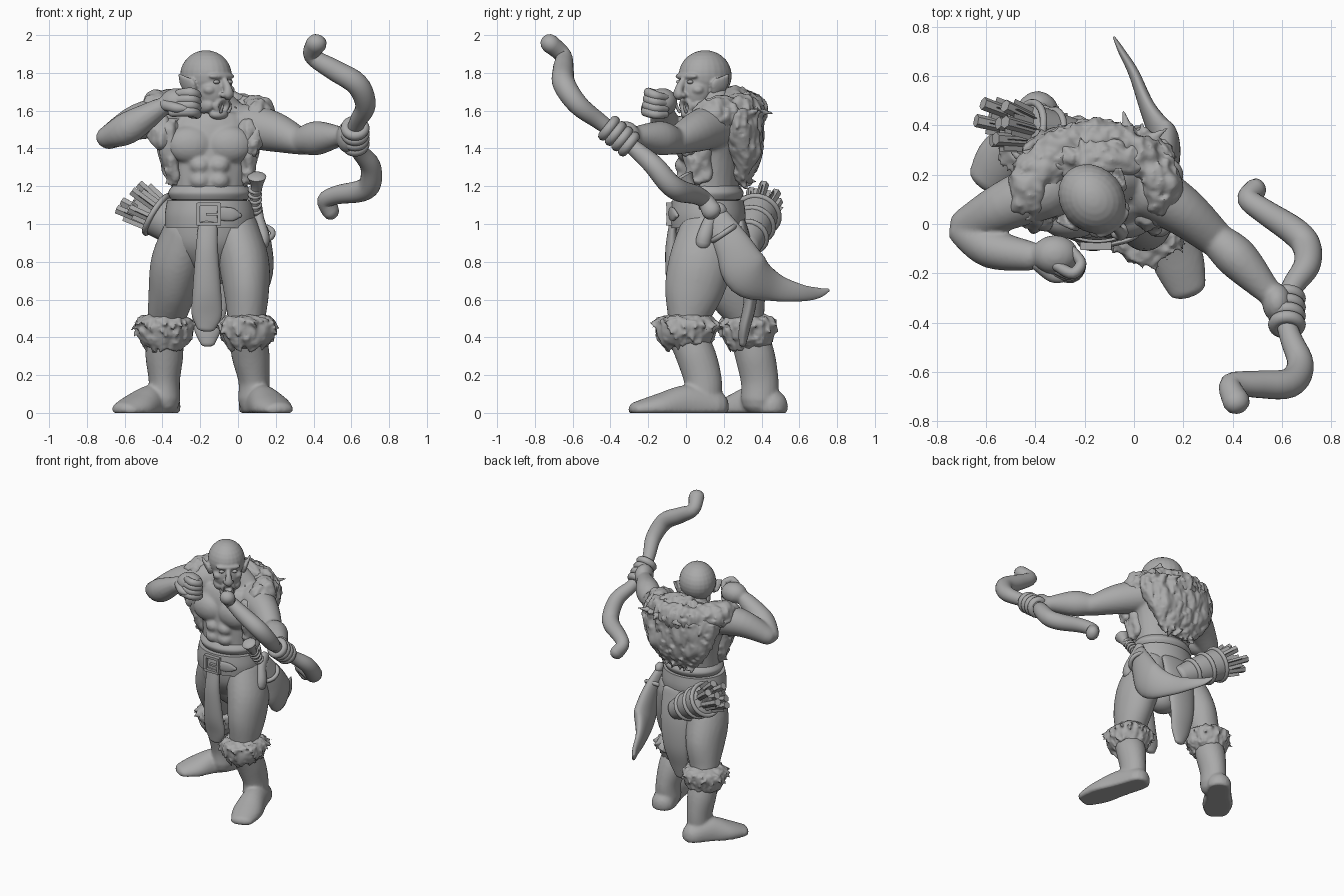
import bpy, bmesh, math, random
from mathutils import Vector, Matrix, Euler, noise

random.seed(4)
if "Cube" in bpy.data.objects:
    bpy.data.objects.remove(bpy.data.objects["Cube"])

clay = bpy.data.materials.new("plain grey")
clay.use_nodes = True
clay.diffuse_color = (.4, .4, .4, 1)
clay.node_tree.nodes["Principled BSDF"].inputs["Base Color"].default_value = (.4, .4, .4, 1)


def finish(name, bm, angle=50):
    """Turn a bmesh into a shaded object."""
    bmesh.ops.recalc_face_normals(bm, faces=bm.faces[:])
    mesh = bpy.data.meshes.new(name)
    bm.to_mesh(mesh)
    bm.free()
    mesh.materials.append(clay)
    obj = bpy.data.objects.new(name, mesh)
    bpy.context.collection.objects.link(obj)
    bpy.ops.object.select_all(action='DESELECT')
    obj.select_set(True)
    bpy.context.view_layer.objects.active = obj
    bpy.ops.object.shade_smooth_by_angle(angle=math.radians(angle))
    return obj


def spline(rows, steps):
    """Smooth curve through rows of any length."""
    rows = [Vector(r) for r in rows]
    ends = [rows[0]] + rows + [rows[-1]]
    out = []
    for a, b, c, d in zip(ends, ends[1:], ends[2:], ends[3:]):
        for k in range(steps):
            t = k / steps
            out.append((b * 2 + (c - a) * t + (a * 2 - b * 5 + c * 4 - d) * t * t
                        + (b * 3 - a - c * 3 + d) * t ** 3) / 2)
    return out + [rows[-1]]


def loft(name, rows, side=(1, 0, 0), cap=1, steps=5, segs=24):
    """Elliptical sections: x, y, z, radius along side, radius across it."""
    path = spline(rows, steps)
    spots = [Vector(p[:3]) for p in path]
    rings = []
    for i, p in enumerate(path):
        tangent = (spots[min(i + 1, len(path) - 1)] - spots[max(i - 1, 0)]).normalized()
        rings.append((spots[i], tangent, p[3], p[4]))

    def dome(ring, sign):
        c, t, a, b = ring
        return [(c + t * sign * cap * min(a, b) * math.sin(w), t, a * math.cos(w), b * math.cos(w))
                for w in map(math.radians, (30, 55, 75))]
    if cap:
        rings = dome(rings[0], -1)[::-1] + rings + dome(rings[-1], 1)
    bm = bmesh.new()
    loops = []
    for c, t, a, b in rings:
        u = Vector(side)
        u = (u - t * u.dot(t)).normalized()
        v = t.cross(u)
        loop = []
        for k in range(segs):
            w = math.tau * k / segs
            co = c + u * a * math.cos(w) + v * b * math.sin(w)
            co.z = max(co.z, 0)
            loop.append(bm.verts.new(co))
        loops.append(loop)
    for low, high in zip(loops, loops[1:]):
        for k in range(segs):
            n = (k + 1) % segs
            bm.faces.new((low[k], low[n], high[n], high[k]))
    bm.faces.new(loops[0])
    bm.faces.new(loops[-1])
    return finish(name, bm)


def blob(name, spot, radii, turn=(0, 0, 0)):
    bm = bmesh.new()
    place = Matrix.Translation(spot) @ Euler(turn).to_matrix().to_4x4() @ Matrix.Diagonal((*radii, 1))
    bmesh.ops.create_uvsphere(bm, u_segments=24, v_segments=14, radius=1, matrix=place)
    return finish(name, bm)


def box(name, spot, size):
    bm = bmesh.new()
    bmesh.ops.create_cube(bm, size=1, matrix=Matrix.Translation(spot) @ Matrix.Diagonal((*size, 1)))
    return finish(name, bm, 30)


def ring(name, spot, axis, major, minor):
    bm = bmesh.new()
    turn = Vector(axis).to_track_quat('Z', 'Y')
    grid = []
    for i in range(24):
        w = math.tau * i / 24
        out = Vector((math.cos(w), math.sin(w), 0))
        grid.append([bm.verts.new(Vector(spot) + turn @ (
            out * (major + minor * math.cos(math.tau * j / 10)) + Vector((0, 0, minor * math.sin(math.tau * j / 10)))))
            for j in range(10)])
    for i in range(24):
        for j in range(10):
            m, n = (i + 1) % 24, (j + 1) % 10
            bm.faces.new((grid[i][j], grid[m][j], grid[m][n], grid[i][n]))
    return finish(name, bm)


def fuse(name, parts, voxel=.011, rounds=4):
    """Melt parts into one sculpted skin."""
    bpy.ops.object.select_all(action='DESELECT')
    for part in parts:
        part.select_set(True)
    bpy.context.view_layer.objects.active = parts[0]
    bpy.ops.object.join()
    parts[0].name = name
    skin = parts[0].modifiers.new("skin", 'REMESH')
    skin.mode, skin.voxel_size, skin.use_smooth_shade = 'VOXEL', voxel, True
    soft = parts[0].modifiers.new("soften", 'SMOOTH')
    soft.factor, soft.iterations = .5, rounds


def furry(host, count, length, width, rough):
    """Roughen the host and melt locks into it that lie along its surface."""
    mesh = host.data
    spots = [(v.co.copy(), v.normal.copy()) for v in mesh.vertices]
    for v, (co, normal) in zip(mesh.vertices, spots):
        v.co = co + normal * rough * noise.noise(Vector((co.x * 22, co.y * 22, co.z * 9)))
    bm = bmesh.new()
    for co, normal in random.choices(spots, k=count):
        down = Vector((random.uniform(-.35, .35), random.uniform(-.35, .35), -1))
        heading = (down - normal * down.dot(normal)).normalized() + normal * .12
        size = random.uniform(.7, 1.2)
        place = (Matrix.Translation(co - normal * width * .45)
                 @ heading.to_track_quat('Z', 'Y').to_matrix().to_4x4()
                 @ Matrix.Translation((0, 0, length * size * .2)))
        bmesh.ops.create_cone(bm, segments=8, radius1=width * size, radius2=width * .2,
                              depth=length * size, cap_ends=True, matrix=place)
    fuse(host.name, [host, finish("locks", bm, 70)], .009, 2)


# Torso and arms
torso = [
    loft("torso", [(-.15, .12, 1.0, .2, .16), (-.15, .12, 1.18, .2, .16), (-.15, .13, 1.35, .225, .165),
                   (-.15, .15, 1.5, .26, .165), (-.15, .17, 1.6, .19, .12), (-.16, .12, 1.7, .085, .085)]),
    loft("right_upper_arm", [(-.36, .14, 1.57, .12, .12), (-.53, .07, 1.54, .095, .1),
                             (-.68, -.01, 1.46, .065, .075)], (0, 0, 1)),
    loft("right_forearm", [(-.69, -.03, 1.46, .06, .065), (-.58, -.1, 1.51, .085, .08),
                           (-.42, -.13, 1.61, .055, .06)], (0, 0, 1)),
    loft("left_upper_arm", [(.06, .14, 1.52, .12, .12), (.2, .05, 1.485, .105, .1),
                            (.33, -.06, 1.435, .07, .075)], (0, 0, 1)),
    loft("left_forearm", [(.33, -.06, 1.44, .07, .07), (.42, -.14, 1.455, .09, .085),
                          (.54, -.27, 1.465, .052, .055)], (0, 0, 1)),
    blob("left_palm", (.58, -.32, 1.46), (.06, .08, .085)),
    blob("right_palm", (-.32, -.125, 1.645), (.095, .08, .075))]
for s in (-1, 1):
    torso.append(blob("chest_muscle", (-.15 + s * .105, .015, 1.42), (.125, .075, .1)))
    for level in range(2):
        torso.append(blob("belly_muscle", (-.15 + s * .05, -.015, 1.23 + level * .08), (.055, .045, .045)))
fuse("torso_and_arms", torso)

# Curled fingers
grip = Vector((0, -.78, .62))
for i in range(4):
    offset = i - 1.5
    ring("left_finger", Vector((.62, -.355, 1.465)) + grip * offset * .045, grip, .05, .027)
    loft("right_finger", [(-.33 - offset * .012, -.17 - i * .008, 1.69 - i * .033, .024, .022),
                          (-.25, -.2 - i * .005, 1.695 - i * .033, .027, .024),
                          (-.215, -.16, 1.68 - i * .033, .024, .022),
                          (-.25, -.11, 1.67 - i * .03, .02, .02)], (0, 0, 1), segs=12)
loft("right_thumb", [(-.39, -.16, 1.63, .03, .03), (-.33, -.21, 1.615, .027, .027),
                     (-.28, -.215, 1.61, .02, .02)], (0, 0, 1), segs=12)

# Head, turned towards the bow arm
yaw = math.radians(40)
turned = Matrix.Translation((-.16, .09, 1.76)) @ Matrix.Rotation(yaw, 4, 'Z')
across = turned.to_3x3() @ Vector((1, 0, 0))


def face_blob(name, spot, radii, tilt=0):
    return blob(name, turned @ Vector(spot), radii, (tilt, 0, yaw))


def face_loft(name, rows, **options):
    return loft(name, [(*(turned @ Vector(r[:3])), *r[3:]) for r in rows], across, **options)


head = [face_blob("skull", (0, .015, .025), (.128, .15, .135)),
        face_blob("face", (0, -.055, -.055), (.1, .085, .11)),
        face_blob("brow", (0, -.115, .022), (.085, .03, .02)),
        face_blob("chin", (0, -.09, -.18), (.055, .045, .03)),
        face_loft("nose", [(0, -.125, .01, .016, .02), (0, -.16, -.035, .02, .022),
                           (0, -.175, -.075, .03, .02), (0, -.165, -.095, .015, .012)]),
        ring("lips", turned @ Vector((0, -.115, -.135)), turned.to_3x3() @ Vector((0, -1, -.2)), .036, .015)]
for s in (-1, 1):
    head += [face_blob("cheek", (s * .065, -.09, -.05), (.035, .035, .028)),
             face_blob("nostril", (s * .022, -.155, -.078), (.016, .018, .014)),
             face_blob("jaw", (s * .06, -.04, -.13), (.035, .07, .045)),
             face_loft("ear", [(s * .115, -.01, -.06, .016, .03), (s * .13, .0, -.03, .016, .05),
                               (s * .15, .02, .0, .012, .035), (s * .165, .035, .03, .007, .01)])]
    face_blob("eye", (s * .045, -.127, -.008), (.019, .014, .011))
    face_loft("tusk", [(s * .027, -.14, -.165, .009, .009), (s * .03, -.155, -.14, .007, .007),
                       (s * .03, -.155, -.12, .002, .002)], segs=8)
fuse("head", head, .007, 2)

# Fur mantle over shoulders and back, with side panels of the vest
mantle = loft("fur_mantle", [(-.15, .3, 1.27, .17, .05), (-.15, .31, 1.36, .24, .09), (-.15, .29, 1.48, .29, .12),
                             (-.15, .26, 1.58, .3, .14), (-.15, .26, 1.62, .22, .1)], steps=8, segs=72)
furry(mantle, 300, .1, .026, .03)
collar = loft("fur_collar", [(-.4, .03, 1.45, .06, .06), (-.43, .12, 1.6, .09, .09), (-.33, .27, 1.61, .09, .09),
                             (-.16, .33, 1.6, .09, .09), (.03, .27, 1.59, .09, .09),
                             (.11, .13, 1.565, .09, .085), (.07, .02, 1.43, .06, .06)], (0, .1, 1), steps=10, segs=36)
furry(collar, 180, .08, .024, .03)
for label, x in (("right", -.365), ("left", .05)):
    panel = loft(label + "_vest_panel", [(x, .06, 1.5, .06, .08), (x, .06, 1.38, .055, .08),
                                         (x * .93, .07, 1.26, .04, .06)], segs=36)
    furry(panel, 60, .08, .022, .025)

# Waist: belt, rolled sash and buckle
loft("hips", [(-.14, .14, .78, .12, .11), (-.15, .13, .9, .22, .17), (-.15, .12, 1.02, .22, .18)])
loft("belt", [(-.15, .115, .98, .235, .195), (-.15, .115, 1.05, .237, .2), (-.15, .115, 1.125, .225, .19)], cap=0, segs=48)
loft("sash", [(-.15, .12, 1.13, .205, .17), (-.15, .12, 1.165, .22, .185), (-.15, .12, 1.2, .2, .165)], cap=.1, segs=48)
for s in (-1, 1):
    box("buckle_upright", (-.155 + s * .055, -.088, 1.052), (.018, .03, .12))
    box("buckle_bar", (-.155, -.09, 1.052 + s * .052), (.12, .03, .018))
box("buckle_prong", (-.13, -.094, 1.052), (.08, .022, .014))
loft("belt_tongue", [(-.1, -.082, 1.055, .035, .012), (-.03, -.066, 1.05, .035, .012),
                     (.01, -.048, 1.045, .012, .01)], (0, 0, 1))

# Loincloth flaps
loft("front_flap", [(-.16, -.07, 1.0, .05, .02), (-.165, -.075, .85, .06, .035), (-.165, -.06, .65, .075, .04),
                    (-.165, -.04, .52, .08, .03), (-.17, -.035, .45, .05, .02)])
loft("back_flap", [(-.14, .29, 1.0, .13, .03), (-.14, .33, .8, .12, .04), (-.15, .34, .6, .1, .035),
                   (-.16, .31, .45, .075, .03), (-.16, .3, .37, .04, .02)])


def leg(label, thigh, ankle, heel, toe, cuff):
    """Baggy thigh, fur cuff and broad boot with a flat sole."""
    fuse(label + "_thigh", [loft("thigh", thigh)], .014, 3)
    cx, cy, depth = cuff
    foot = [(heel[0] + (toe[0] - heel[0]) * t, heel[1] + (toe[1] - heel[1]) * t, b * .35, a, b)
            for t, a, b in ((0, .085, .09), (.35, .09, .11), (.72, .105, .075), (1, .08, .045))]
    ax, ay = ankle
    fuse(label + "_boot", [
        loft("shaft", [(ax, ay, .07, .085, .1), (ax, ay, .17, .083, .1),
                       (ax + (cx - ax) * .5, ay + (cy - ay) * .4, .3, .1, .105), (cx, cy, .42, .1, .1)]),
        loft("foot", foot, cap=.9)], .011, 2)
    band = loft(label + "_fur_cuff", [(cx, cy, .37, .115, depth - .035), (cx, cy, .44, .145, depth - .01),
                                      (cx, cy, .49, .135, depth - .015), (cx, cy, .515, .08, .08)], cap=.2, segs=48)
    furry(band, 200, .1, .022, .02)


leg("left", [(-.02, .13, .97, .13, .16), (.03, .08, .8, .135, .17), (.045, .04, .64, .12, .155),
             (.045, .01, .5, .1, .11)], (.085, .09), (.085, .15), (.215, -.26), (.05, .0, .165))
leg("right", [(-.26, .14, .97, .13, .16), (-.32, .2, .8, .14, .17), (-.35, .27, .64, .125, .155),
              (-.38, .32, .5, .1, .1)], (-.39, .39), (-.385, .46), (-.6, .18), (-.39, .33, .15))

# Bow
loft("bow", [(.415, -.72, 1.955, .05, .055), (.393, -.65, 1.89, .045, .045), (.5, -.65, 1.82, .055, .055),
             (.63, -.645, 1.74, .06, .06), (.675, -.57, 1.63, .054, .054), (.635, -.46, 1.545, .044, .044),
             (.61, -.36, 1.47, .038, .038), (.64, -.26, 1.39, .044, .044), (.7, -.17, 1.31, .054, .054),
             (.7, -.09, 1.215, .058, .058), (.65, -.03, 1.175, .058, .058), (.53, .05, 1.155, .05, .05),
             (.465, .1, 1.125, .045, .045), (.49, .135, 1.07, .052, .045)], (0, .6, .8))

# Curved sword in its scabbard on the left hip
loft("scabbard", [(.1, .16, 1.03, .035, .07), (.13, .25, .88, .05, .1), (.125, .33, .735, .055, .125),
                  (.055, .47, .665, .032, .075), (.0, .61, .635, .022, .045), (-.05, .7, .635, .014, .028),
                  (-.08, .755, .65, .005, .008)])
loft("sword_grip", [(.09, .13, 1.06, .03, .03), (.09, .07, 1.14, .028, .028), (.1, .02, 1.2, .03, .03),
                    (.1, -.01, 1.25, .05, .05)], cap=.3)
for i in range(5):
    ring("grip_wrap", (.09, .12 - i * .02, 1.075 + i * .027), (0, -.6, .8), .028, .01)
loft("sword_guard", [(.1, .18, 1.08, .03, .04), (.11, .13, 1.02, .03, .035), (.13, .1, .94, .035, .04),
                     (.13, .09, .9, .035, .04)])
ring("scabbard_band", (.115, .2, .95), (0, .55, -.83), .07, .015)

# Quiver with arrows on the right hip
mouth, tail = Vector((-.43, .38, 1.05)), Vector((-.14, .31, .87))
axis = (mouth - tail).normalized()
loft("quiver", [(*tail, .075, .075), (*((mouth + tail) / 2), .095, .1), (*mouth, .11, .115)], (0, 1, 0), cap=.2)
for t, girth in ((.35, .093), (.7, .105), (1, .115)):
    ring("quiver_strap", tail.lerp(mouth, t), axis, girth, .015)
flat = axis.cross(Vector((0, 1, 0))).normalized()
for i in range(7):
    spin = math.tau * i / 6
    spread = (flat * math.cos(spin) + Vector((.15, .9, 0)) * math.sin(spin)) * (.07 if i < 6 else 0)
    base, tip = mouth + spread * .8, mouth + spread * 1.25 + axis * random.uniform(.13, .22)
    loft("arrow_shaft", [(*base, .025, .025), (*tip, .027, .027)], (0, 1, 0), cap=0, steps=1, segs=6)
    for vane in ((.045, .004), (.004, .045)):
        loft("arrow_feather", [(*base, *vane), (*base.lerp(tip, .75), *vane)], (0, 1, 0), cap=0, steps=1, segs=4)
